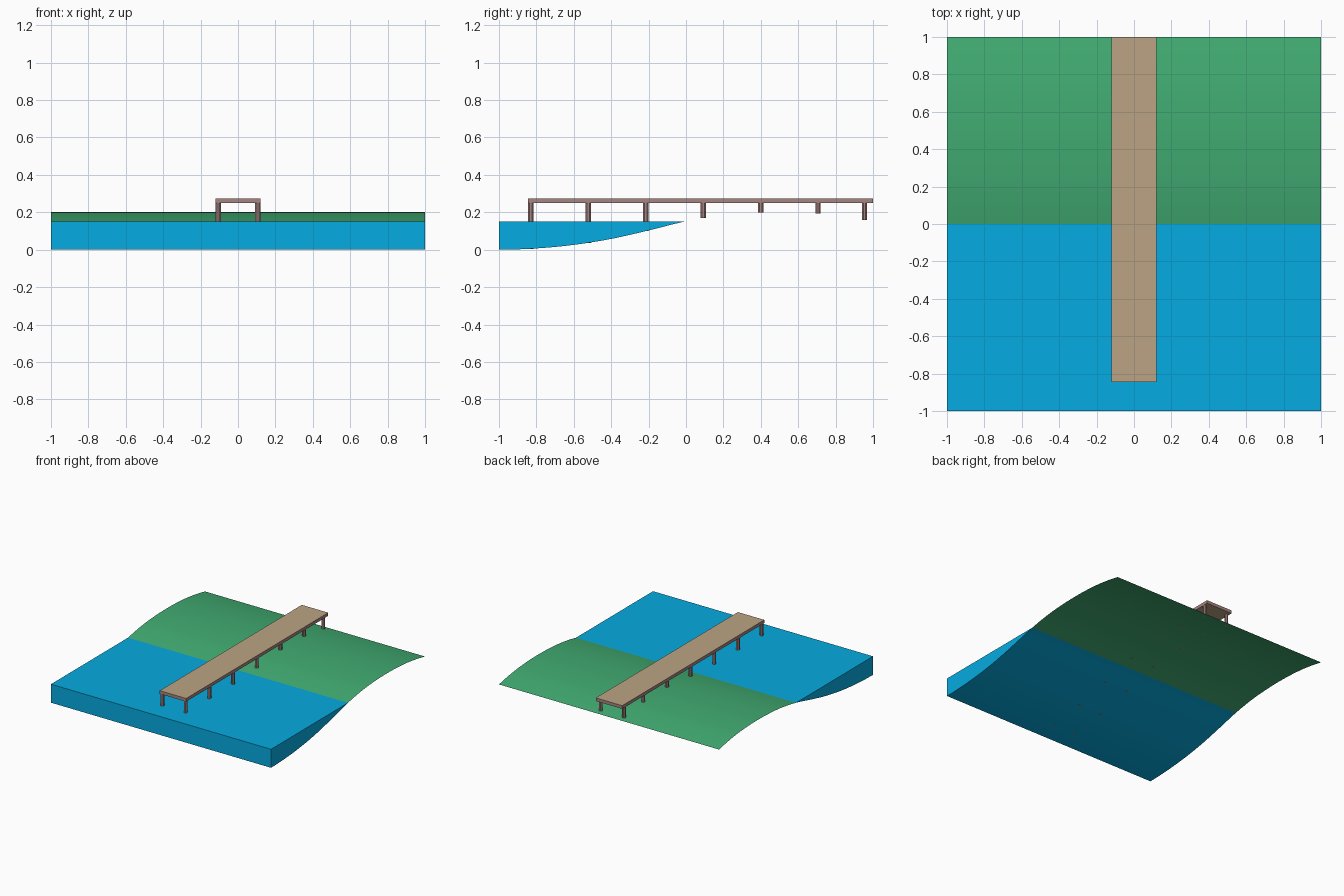
import bpy, bmesh
from math import cos, sin, pi

if "Cube" in bpy.data.objects:
    bpy.data.objects.remove(bpy.data.objects["Cube"])

WATER_Z = 0.152
DECK_BOTTOM, DECK_TOP = 0.249, 0.275


def material(name, r, g, b):
    m = bpy.data.materials.new(name)
    m.diffuse_color = [(c / 255) ** 2.2 for c in (r, g, b)] + [1.0]
    m.use_nodes = True
    m.node_tree.nodes["Principled BSDF"].inputs["Base Color"].default_value = m.diffuse_color
    return m


def make_object(name, bm, mats, smooth=False):
    mesh = bpy.data.meshes.new(name)
    bm.to_mesh(mesh)
    bm.free()
    for m in mats:
        mesh.materials.append(m)
    ob = bpy.data.objects.new(name, mesh)
    bpy.context.collection.objects.link(ob)
    if smooth:
        bpy.ops.object.select_all(action='DESELECT')
        bpy.context.view_layer.objects.active = ob
        ob.select_set(True)
        bpy.ops.object.shade_smooth_by_angle(angle=pi / 6)
    return ob


# Ground height along y, from the lake bed over the bank
PROFILE = [(-1, 0), (-0.8, 0.007), (-0.6, 0.026), (-0.4, 0.058), (-0.2, 0.103),
           (0, 0.152), (0.2, 0.185), (0.4, 0.199), (0.6, 0.199), (0.8, 0.184), (1, 0.150)]


def ground(y):
    """Smooth interpolation through the evenly spaced profile points."""
    z = [p[1] for p in PROFILE]
    z = [2 * z[0] - z[1] + 0.014] + z + [2 * z[-1] - z[-2] - 0.015]
    s = (y + 1) / 0.2
    i = max(0, min(int(s + 1e-9), len(PROFILE) - 2))
    t = s - i
    a, b, c, d = z[i:i + 4]
    return 0.5 * (2 * b + (c - a) * t + (2 * a - 5 * b + 4 * c - d) * t * t
                  + (3 * b - a - 3 * c + d) * t ** 3)


green = material("grass", 67, 170, 113)
blue = material("water", 14, 170, 224)
tan = material("planks", 186, 162, 130)
brown = material("timber", 165, 132, 128)

STEPS = 32

# Land: an open curved sheet
bm = bmesh.new()
rows = []
for k in range(STEPS + 1):
    y = k / STEPS
    rows.append([bm.verts.new((x, y, ground(y))) for x in (-1, 1)])
for p, q in zip(rows, rows[1:]):
    bm.faces.new((p[0], p[1], q[1], q[0]))
make_object("land", bm, [green], True)

# Water: closed wedge, flat on top with the lake bed below
bm = bmesh.new()
outline = [(-1, WATER_Z)] + [(-1 + k / STEPS, max(0, ground(-1 + k / STEPS)))
                             for k in range(STEPS + 1)]
face = bm.faces.new([bm.verts.new((-1, y, z)) for y, z in outline])
ext = bmesh.ops.extrude_face_region(bm, geom=[face])
bmesh.ops.translate(bm, vec=(2, 0, 0),
                    verts=[v for v in ext["geom"] if isinstance(v, bmesh.types.BMVert)])
bmesh.ops.recalc_face_normals(bm, faces=bm.faces)
make_object("water", bm, [blue], True)

# Pier deck: tan planks with timber edges
bm = bmesh.new()
bmesh.ops.create_cube(bm, size=1)
for v in bm.verts:
    v.co.x *= 0.24
    v.co.y = v.co.y * 1.845 + 0.0775
    v.co.z = v.co.z * (DECK_TOP - DECK_BOTTOM) + (DECK_TOP + DECK_BOTTOM) / 2
bm.normal_update()
for f in bm.faces:
    f.material_index = 0 if abs(f.normal.z) > 0.5 else 1
make_object("pier_deck", bm, [tan, brown])

# Pier posts: eight-sided pairs standing on the ground
bm = bmesh.new()
for cy in (-0.83, -0.523, -0.215, 0.092, 0.4, 0.706, 0.955):
    for cx in (-0.106, 0.106):
        loops = []
        for z in (max(0, ground(cy)), DECK_BOTTOM):
            loops.append([bm.verts.new((cx + 0.015 * cos(a), cy + 0.015 * sin(a), z))
                          for a in (pi / 8 + k * pi / 4 for k in range(8))])
        low, high = loops
        for k in range(8):
            n = (k + 1) % 8
            bm.faces.new((low[k], low[n], high[n], high[k]))
        bm.faces.new(low[::-1])
        bm.faces.new(high)
make_object("pier_posts", bm, [brown])
